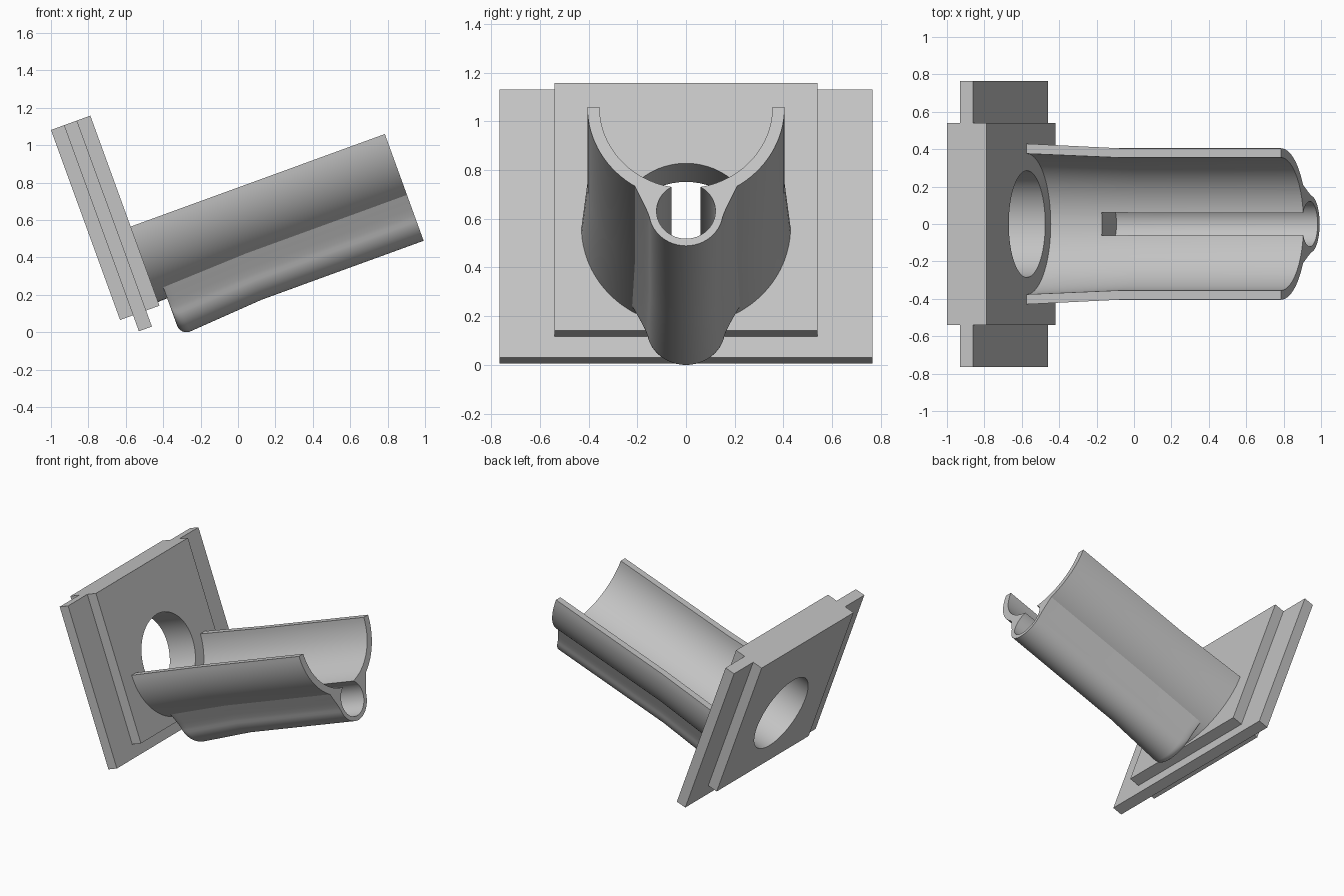
import bpy, bmesh, math
from mathutils import Matrix

if "Cube" in bpy.data.objects:
    bpy.data.objects.remove(bpy.data.objects["Cube"])

TILT = Matrix.Rotation(math.radians(-20), 4, 'Y')
AXIS = 0.727           # height of the trough axis above the tilted base
START, END = -0.346, 1.1
FLARE_END = 0.18
KEEL_TOP = 0.381

grey = bpy.data.materials.new("light_grey")
grey.use_nodes = True
COLOUR = (0.55, 0.55, 0.55, 1)
grey.diffuse_color = COLOUR
grey.node_tree.nodes["Principled BSDF"].inputs["Base Color"].default_value = COLOUR


def flare(u):
    """Slight widening of the trough towards the plate."""
    return 1 + 0.06 * max(0, FLARE_END - u) / (FLARE_END - START)


def arc(radius, centre, start, stop, steps):
    angles = [math.radians(start + (stop - start) * i / steps) for i in range(steps + 1)]
    return [(radius * math.cos(a), centre + radius * math.sin(a)) for a in angles]


def loft(name, sections):
    """Skin a list of (u, profile) sections into a closed solid."""
    bm = bmesh.new()
    rings = [[bm.verts.new((u, y, w)) for y, w in profile] for u, profile in sections]
    for a, b in zip(rings, rings[1:]):
        for i in range(len(a)):
            j = (i + 1) % len(a)
            bm.faces.new((a[i], a[j], b[j], b[i]))
    bm.faces.new(rings[0])
    bm.faces.new(rings[-1])
    bmesh.ops.recalc_face_normals(bm, faces=bm.faces)
    mesh = bpy.data.meshes.new(name)
    bm.to_mesh(mesh)
    bm.free()
    mesh.materials.append(grey)
    obj = bpy.data.objects.new(name, mesh)
    bpy.context.collection.objects.link(obj)
    return obj


def flared(profile, u):
    s = flare(u)
    return u, [(y * s, AXIS + (w - AXIS) * s) for y, w in profile]


def combine(obj, other, operation, keep=False):
    mod = obj.modifiers.new(operation.lower(), 'BOOLEAN')
    mod.operation, mod.solver, mod.object = operation, 'EXACT', other
    bpy.context.view_layer.objects.active = obj
    bpy.ops.object.modifier_apply(modifier=mod.name)
    if not keep:
        bpy.data.objects.remove(other)


def finish(obj):
    obj.data.transform(TILT)
    bpy.ops.object.select_all(action='DESELECT')
    obj.select_set(True)
    bpy.context.view_layer.objects.active = obj
    bpy.ops.object.shade_smooth_by_angle(angle=math.radians(30))


# Mounting plate: three layers with a round port through them
port = loft("port_cutter", [(u, arc(0.285, 0.722, 0, 354, 59)) for u in (-0.7, -0.2)])
for name, u0, u1, half, low in (("back_plate", -0.57, -0.496, 0.54, 0.277),
                                ("flange_plate", -0.496, -0.422, 0.765, 0.186),
                                ("front_plate", -0.422, START, 0.54, 0.277)):
    outline = [(-half, low), (half, low), (half, 1.358), (-half, 1.358)]
    plate = loft(name, [(u0, outline), (u1, outline)])
    combine(plate, port, 'DIFFERENCE', keep=True)
    finish(plate)
bpy.data.objects.remove(port)

# Half-round trough
half_disc = arc(0.405, AXIS, 180, 360, 48)
trough = loft("trough", [flared(half_disc, u) for u in (START, FLARE_END, END)])

# Keel below the trough, with a rounded lower corner at its plate end
flank = [(0.2, 0.42), (0.21, KEEL_TOP), (0.191, 0.34), (0.172, 0.3), (0.158, 0.268)]
bottom = arc(0.153, 0.273, -10, -170, 24)
keel_profile = flank + bottom + [(-y, w) for y, w in reversed(flank)]
ROUND, KEEL_START = 0.055, -0.294
sections = []
for i in range(7):
    t = ROUND * (1 - math.cos(math.radians(15 * i)))
    lift = ROUND - math.sqrt(ROUND ** 2 - (ROUND - t) ** 2)
    k = 1 - lift / (KEEL_TOP - 0.12)
    lifted = [(y, w if w > KEEL_TOP else KEEL_TOP - (KEEL_TOP - w) * k) for y, w in keel_profile]
    sections.append(flared(lifted, KEEL_START + t))
sections += [flared(keel_profile, u) for u in (FLARE_END, END)]
combine(trough, loft("keel", sections), 'UNION')

# Hollow of the trough, then the narrow bore that opens into it as a slot
hollow = arc(0.355, AXIS, 180, 360, 48) + [(0.355, 1.0), (-0.355, 1.0)]
combine(trough, loft("hollow_cutter", [flared(hollow, u) for u in (START - 0.03, FLARE_END, END + 0.05)]),
        'DIFFERENCE')
bore = arc(0.121, 0.272, 0, 352.5, 47)
combine(trough, loft("bore_cutter", [flared(bore, u) for u in (-0.05, FLARE_END, END + 0.05)]),
        'DIFFERENCE')
finish(trough)
